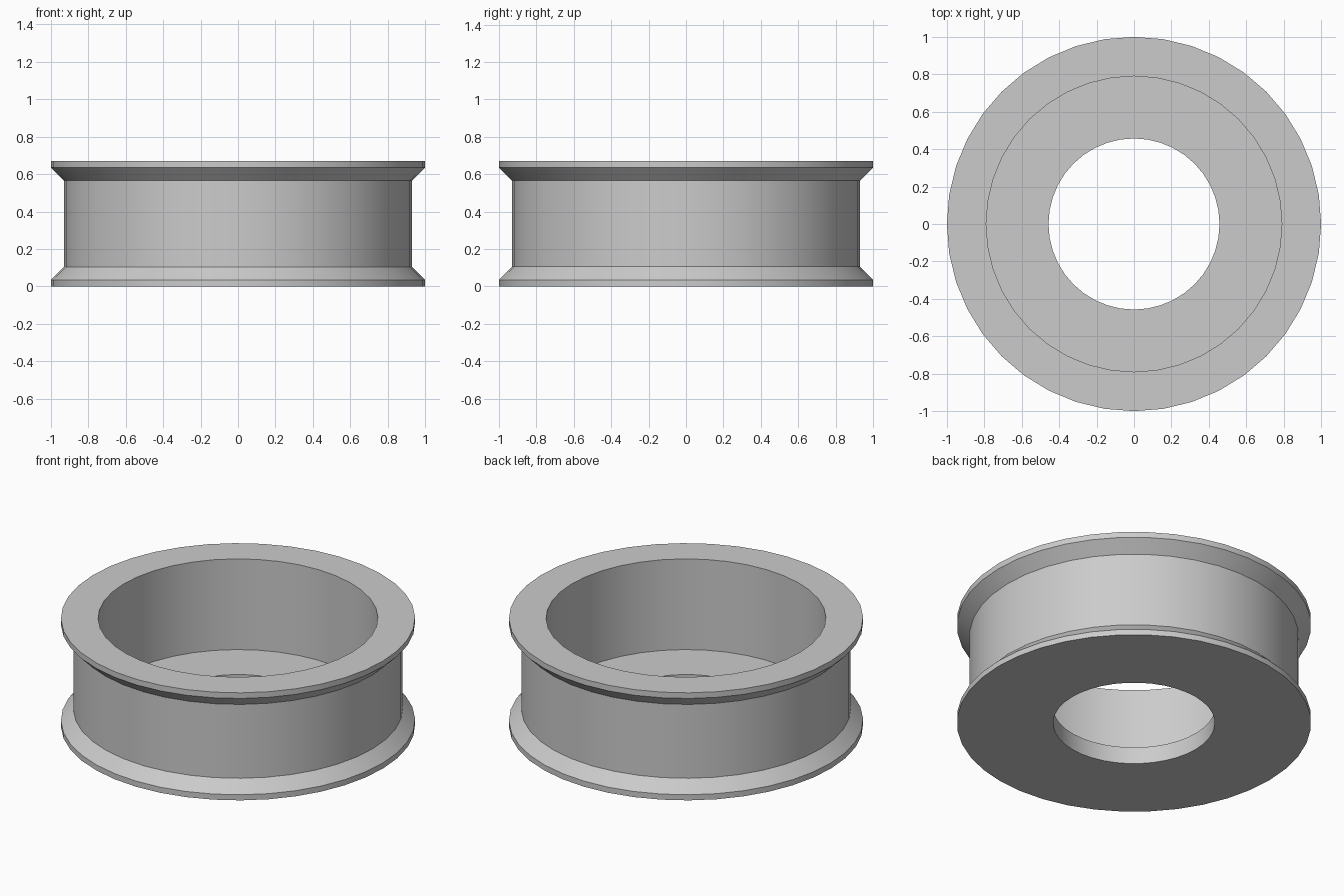
import bpy, bmesh, math

cube = bpy.data.objects.get("Cube")
if cube:
    bpy.data.objects.remove(cube, do_unlink=True)

SEGMENTS = 40
HEIGHT = 0.67
RIM, BARREL, BORE, HOLE = 1.0, 0.93, 0.79, 0.457   # radii
LIP, FLARE, FLOOR = 0.035, 0.105, 0.105            # heights from each end

# Plain grey finish
grey = bpy.data.materials.new("plain_grey")
grey.use_nodes = True
colour = (0.6, 0.6, 0.6, 1)
grey.diffuse_color = colour
grey.node_tree.nodes["Principled BSDF"].inputs["Base Color"].default_value = colour

# Closed cross-section: flanged outside, stepped bore inside
profile = [
    (HOLE, 0), (RIM, 0), (RIM, LIP), (BARREL, FLARE),
    (BARREL, HEIGHT - FLARE), (RIM, HEIGHT - LIP), (RIM, HEIGHT),
    (BORE, HEIGHT), (BORE, FLOOR), (HOLE, FLOOR),
]

# Revolve the cross-section around the vertical axis
bm = bmesh.new()
verts = [bm.verts.new((r, 0, z)) for r, z in profile]
edges = [bm.edges.new((v, verts[(i + 1) % len(verts)])) for i, v in enumerate(verts)]
bmesh.ops.spin(bm, geom=verts + edges, cent=(0, 0, 0), axis=(0, 0, 1),
               angle=math.tau, steps=SEGMENTS, use_duplicate=False)
bmesh.ops.remove_doubles(bm, verts=bm.verts, dist=0.0005)
bmesh.ops.recalc_face_normals(bm, faces=bm.faces)

mesh = bpy.data.meshes.new("flanged_ring")
bm.to_mesh(mesh)
bm.free()
mesh.materials.append(grey)
ring = bpy.data.objects.new("flanged_ring", mesh)
bpy.context.collection.objects.link(ring)

# Smooth round walls, crisp rims
bpy.ops.object.select_all(action="DESELECT")
ring.select_set(True)
bpy.context.view_layer.objects.active = ring
bpy.ops.object.shade_smooth_by_angle(angle=math.radians(30))
